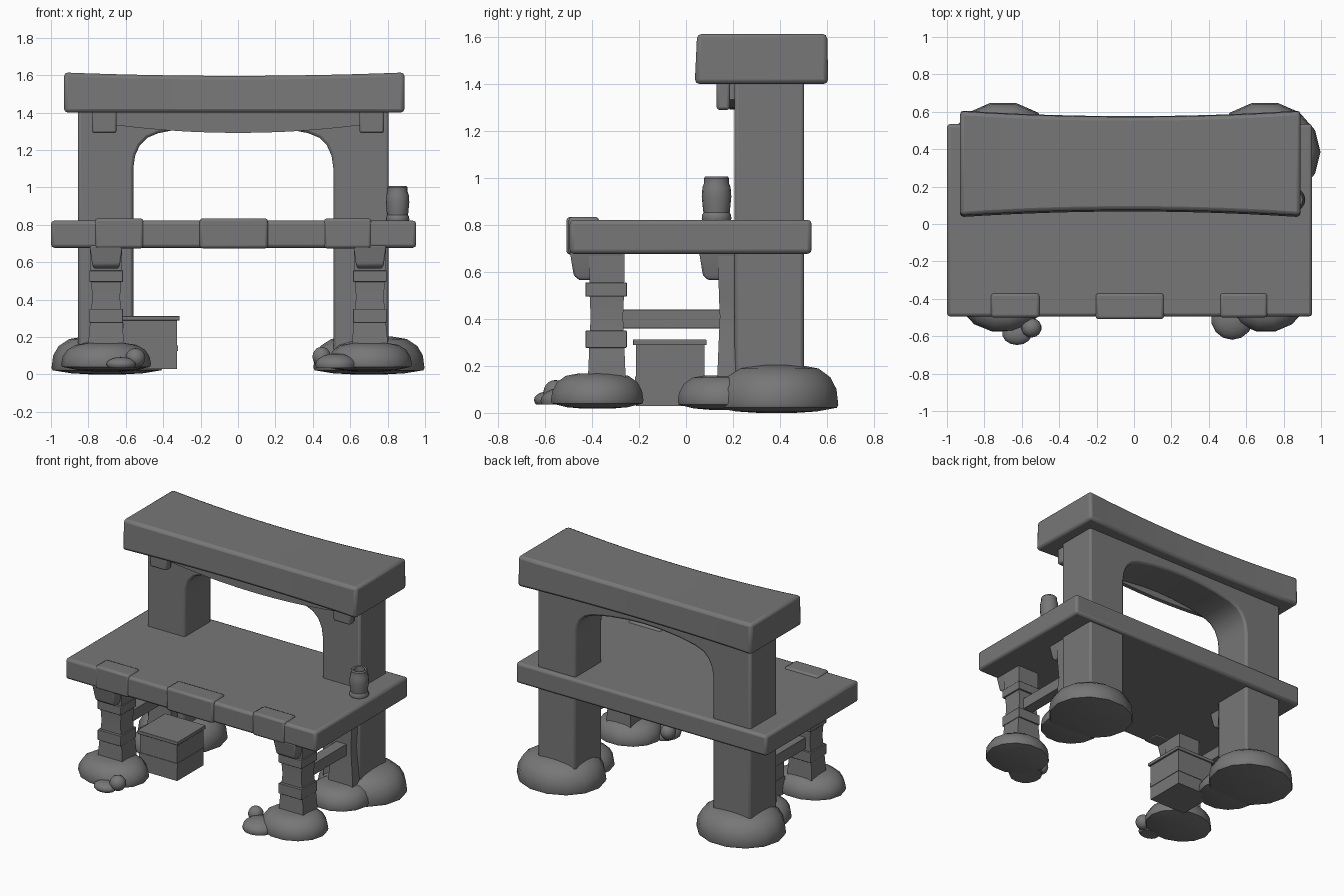
import bpy, bmesh, math
from mathutils import Vector

if "Cube" in bpy.data.objects:
    bpy.data.objects.remove(bpy.data.objects["Cube"])

stone = bpy.data.materials.new("dark_stone")
stone.diffuse_color = (0.185, 0.185, 0.185, 1)
stone.use_nodes = True
stone.node_tree.nodes["Principled BSDF"].inputs["Base Color"].default_value = stone.diffuse_color


def finish(bm, name, bevel=0.0, segs=2, angle=35):
    bmesh.ops.recalc_face_normals(bm, faces=bm.faces[:])
    me = bpy.data.meshes.new(name)
    bm.to_mesh(me)
    bm.free()
    me.materials.append(stone)
    ob = bpy.data.objects.new(name, me)
    bpy.context.collection.objects.link(ob)
    if bevel:
        m = ob.modifiers.new("Bevel", 'BEVEL')
        m.width, m.segments, m.limit_method = bevel, segs, 'ANGLE'
    bpy.ops.object.select_all(action='DESELECT')
    ob.select_set(True)
    bpy.context.view_layer.objects.active = ob
    bpy.ops.object.shade_smooth_by_angle(angle=math.radians(angle))
    return ob


def box(name, x, y, z, bevel=0.0):
    bm = bmesh.new()
    bmesh.ops.create_cube(bm, size=1)
    for v in bm.verts:
        v.co = Vector([(r[0] + r[1]) / 2 + c * (r[1] - r[0]) for c, r in zip(v.co, (x, y, z))])
    return finish(bm, name, bevel)


def loft(name, rings, bevel=0.0):
    """Skin closed rings of equal point count and cap both ends."""
    bm = bmesh.new()
    vs = [[bm.verts.new(p) for p in r] for r in rings]
    n = len(rings[0])
    for a, b in zip(vs, vs[1:]):
        for i in range(n):
            bm.faces.new((a[i], a[(i + 1) % n], b[(i + 1) % n], b[i]))
    bm.faces.new(vs[0])
    bm.faces.new(vs[-1])
    return finish(bm, name, bevel)


def rect(x0, x1, y0, y1, z):
    return [(x0, y0, z), (x1, y0, z), (x1, y1, z), (x0, y1, z)]


def revolve(name, c, profile, sx=1, sy=1, n=14):
    return loft(name, [[(c[0] + sx * r * math.cos(2 * math.pi * i / n),
                         c[1] + sy * r * math.sin(2 * math.pi * i / n), z)
                        for i in range(n)] for r, z in profile])


def mound(name, x, y, rx, ry, low, top):
    h = top - low
    prof = [(0.3, low), (0.65, low + 0.006), (0.98, low + 0.022), (1, low + 0.035),
            (0.97, low + 0.5 * h), (0.87, low + 0.75 * h), (0.68, low + 0.93 * h), (0.4, top)]
    return revolve(name, (x, y), prof, rx, ry)


def pebble(name, c, r, floor=0.035):
    bm = bmesh.new()
    bmesh.ops.create_uvsphere(bm, u_segments=14, v_segments=10, radius=1)
    for v in bm.verts:
        v.co = Vector([a + b * s for a, b, s in zip(c, v.co, r)])
    # flat underside
    bmesh.ops.bisect_plane(bm, geom=bm.verts[:] + bm.edges[:] + bm.faces[:], plane_co=(0, 0, floor),
                           plane_no=(0, 0, -1), clear_outer=True)
    bmesh.ops.holes_fill(bm, edges=[e for e in bm.edges if e.is_boundary])
    return finish(bm, name)


# Counter slab and its front clamps
box("counter", (-1, 0.953), (-0.495, 0.535), (0.677, 0.822), 0.018)
for nm, x0, x1, yf in (("left", -0.765, -0.505, -0.50), ("centre", -0.205, 0.16, -0.509),
                       ("right", 0.46, 0.713, -0.50)):
    box("clamp_" + nm, (x0, x1), (yf, -0.37), (0.674, 0.834), 0.015)

# Rear arch: two posts joined by a rounded spandrel
cx = -0.025
half = [(0.83, 0.08), (0.535, 0.08), (0.535, 1.10), (0.525, 1.17), (0.50, 1.225),
        (0.46, 1.265), (0.40, 1.29), (0.27, 1.315), (0.13, 1.33)]
outline = [(cx - a, z) for a, z in half] + [(cx, 1.335)]
outline += [(cx + a, z) for a, z in reversed(half)]
outline += [(cx + 0.83, 1.43), (cx - 0.83, 1.43)]
loft("rear_arch", [[(x, y, z) for x, z in outline] for y in (0.207, 0.503)], 0.015)

# Roof beam, sagging and pinched towards the middle
rings = []
for i in range(13):
    t = i / 6 - 1
    k = 1 - t * t
    x, f, b, top = -0.02 + 0.91 * t, 0.03 * k, 0.03 * k, 1.614 - 0.018 * k
    rings.append([(x, 0.036 + f, 1.40), (x, 0.607 - b, 1.40), (x, 0.602 - b, top), (x, 0.046 + f, top)])
loft("roof_beam", rings, 0.02)

# Hanging lintel strip and its two brackets
rings = []
for i in range(11):
    t = i / 5 - 1
    x, zb = 0.66 * t, 1.291 + 0.042 * t * t
    rings.append([(x, 0.185, zb), (x, 0.215, zb), (x, 0.215, 1.42), (x, 0.185, 1.42)])
loft("lintel_strip", rings)

for side, s in (("left", -1), ("right", 1)):
    box("lintel_bracket_" + side, (s * 0.715 - 0.066, s * 0.715 + 0.066), (0.13, 0.187), (1.29, 1.42), 0.012)
    lx = 0.705 * s
    # Waisted legs with tapered corbels: one at the front, one against the post
    for nm, dy in (("front", 0), ("rear", 0.55)):
        y = -0.337 + dy
        loft(nm + "_leg_" + side, [rect(lx - w, lx + w, y - d, y + d, z) for z, w, d in
             ((0.06, 0.098, 0.085), (0.20, 0.093, 0.078), (0.30, 0.084, 0.074), (0.41, 0.074, 0.069),
              (0.50, 0.08, 0.073), (0.60, 0.085, 0.075), (0.69, 0.085, 0.075))])
        loft(nm + "_corbel_" + side, [rect(lx - w, lx + w, f + dy, -0.265 + dy, z) for z, w, f in
             ((0.565, 0.064, -0.455), (0.585, 0.074, -0.478), (0.69, 0.088, -0.495))], 0.008)
    for nm, z0, z1 in (("lower", 0.277, 0.35), ("upper", 0.495, 0.555)):
        box(f"leg_band_{nm}_{side}", (lx - 0.09, lx + 0.09), (-0.428, -0.252), (z0, z1), 0.003)
    box("stretcher_" + side, (lx - 0.04, lx + 0.04), (-0.29, 0.18), (0.36, 0.44), 0.003)
    # Stone mounds
    mound("front_mound_" + side, 0.705 * s, -0.378, 0.24 if s < 0 else 0.225, 0.202, 0.018, 0.168)
    mound("rear_leg_mound_" + side, 0.69 * s, 0.16, 0.205, 0.2, 0.013, 0.16)
    mound("post_mound_" + side, 0.70 * s, 0.385, 0.297, 0.27, 0.0, 0.203)

# Loose pebbles
pebble("pebble_left_large", (-0.625, -0.585, 0.055), (0.08, 0.062, 0.037))
pebble("pebble_left_small", (-0.548, -0.555, 0.088), (0.054, 0.052, 0.052))
pebble("pebble_right_large", (0.525, -0.505, 0.052), (0.114, 0.114, 0.06))
pebble("pebble_right_small", (0.447, -0.44, 0.095), (0.05, 0.05, 0.052))

# Crate under the counter
box("crate", (-0.615, -0.325), (-0.213, 0.078), (0.03, 0.295))
box("crate_lid", (-0.628, -0.312), (-0.226, 0.087), (0.288, 0.312), 0.003)
box("crate_band", (-0.619, -0.321), (-0.217, 0.082), (0.125, 0.155))

# Hollow jar on the counter
revolve("jar", (0.853, 0.13), [(0.06, 0.815), (0.063, 0.828), (0.062, 0.842), (0.056, 0.852),
        (0.058, 0.87), (0.063, 0.92), (0.06, 0.96), (0.053, 0.978), (0.054, 0.998), (0.048, 1.006),
        (0.036, 1.004), (0.034, 0.97), (0.034, 0.93)], n=16)
